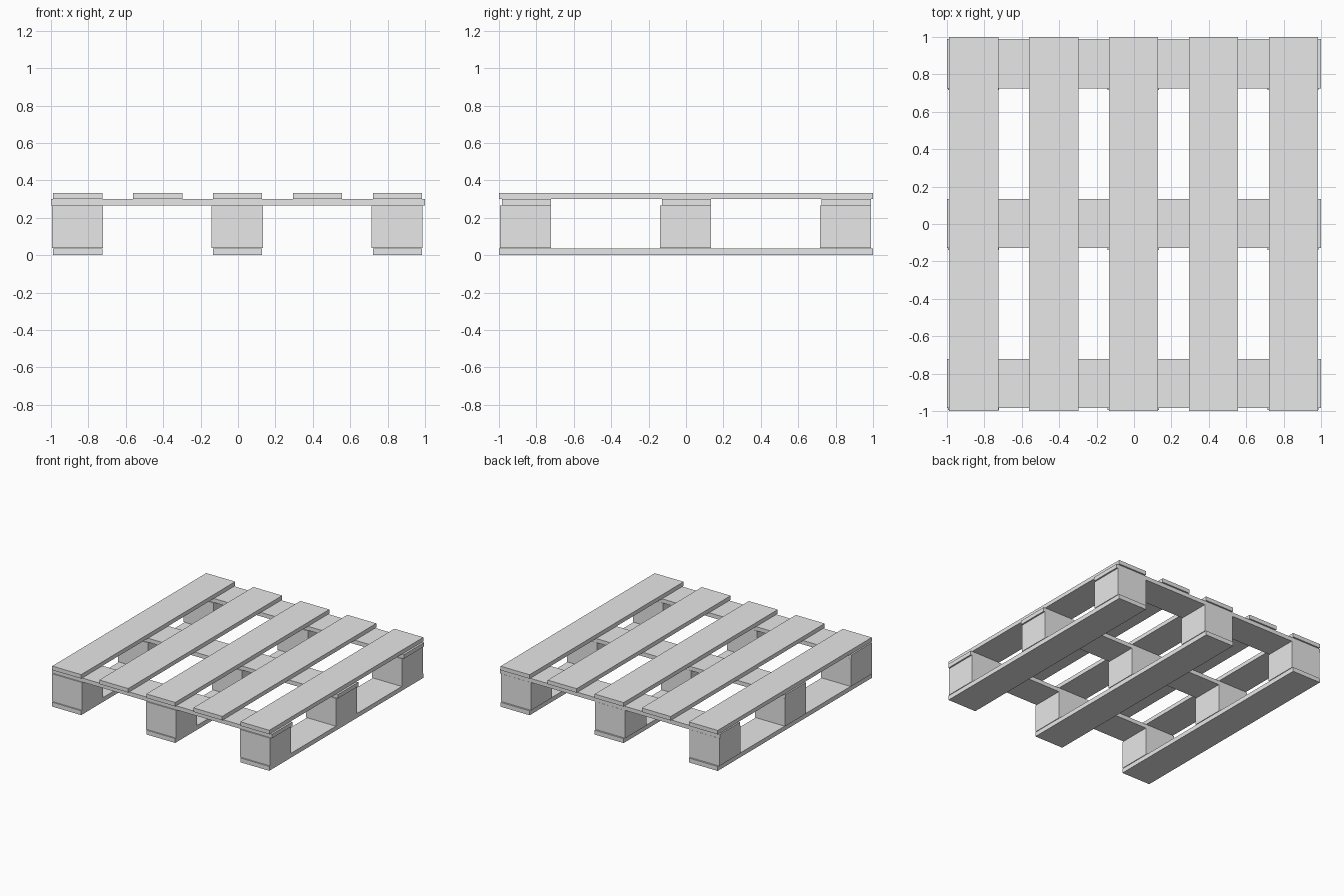
import bpy

# Remove the default cube
cube = bpy.data.objects.get("Cube")
if cube:
    bpy.data.objects.remove(cube, do_unlink=True)

# Single flat grey
grey = bpy.data.materials.new("plain_grey")
grey.use_nodes = True
colour = (0.8, 0.8, 0.8, 1)
grey.diffuse_color = colour
grey.node_tree.nodes["Principled BSDF"].inputs["Base Color"].default_value = colour


def box(name, centre, size):
    """Axis-aligned board or block."""
    bpy.ops.mesh.primitive_cube_add(size=1, location=centre)
    obj = bpy.context.object
    obj.name = name
    obj.scale = size
    bpy.ops.object.transform_apply(location=False, rotation=False, scale=True)
    obj.data.materials.append(grey)
    return obj


SPACING = 0.4275      # distance between neighbouring deck boards
BOARD = 0.263         # board width
BLOCK = 0.273         # block width
THICK = 0.033         # board thickness

# Five deck boards running front to back
for i in range(-2, 3):
    box(f"deck_board_{i + 3}", (i * SPACING - 0.002, 0, 0.3165), (BOARD, 2, THICK))

for i in (-1, 0, 1):
    offset = i * 2 * SPACING
    # Cross boards under the deck
    box(f"cross_board_{i + 2}", (0, offset + 0.002, 0.2825), (2, BOARD, THICK))
    # Ground boards
    box(f"ground_board_{i + 2}", (offset - 0.002, 0, 0.018), (BOARD, 2, 0.036))
    # Spacer blocks at each crossing
    for j in (-1, 0, 1):
        box(f"spacer_block_{i + 2}_{j + 2}",
            (offset - 0.004, j * 2 * SPACING - 0.002, 0.152),
            (BLOCK, BLOCK, 0.228))
